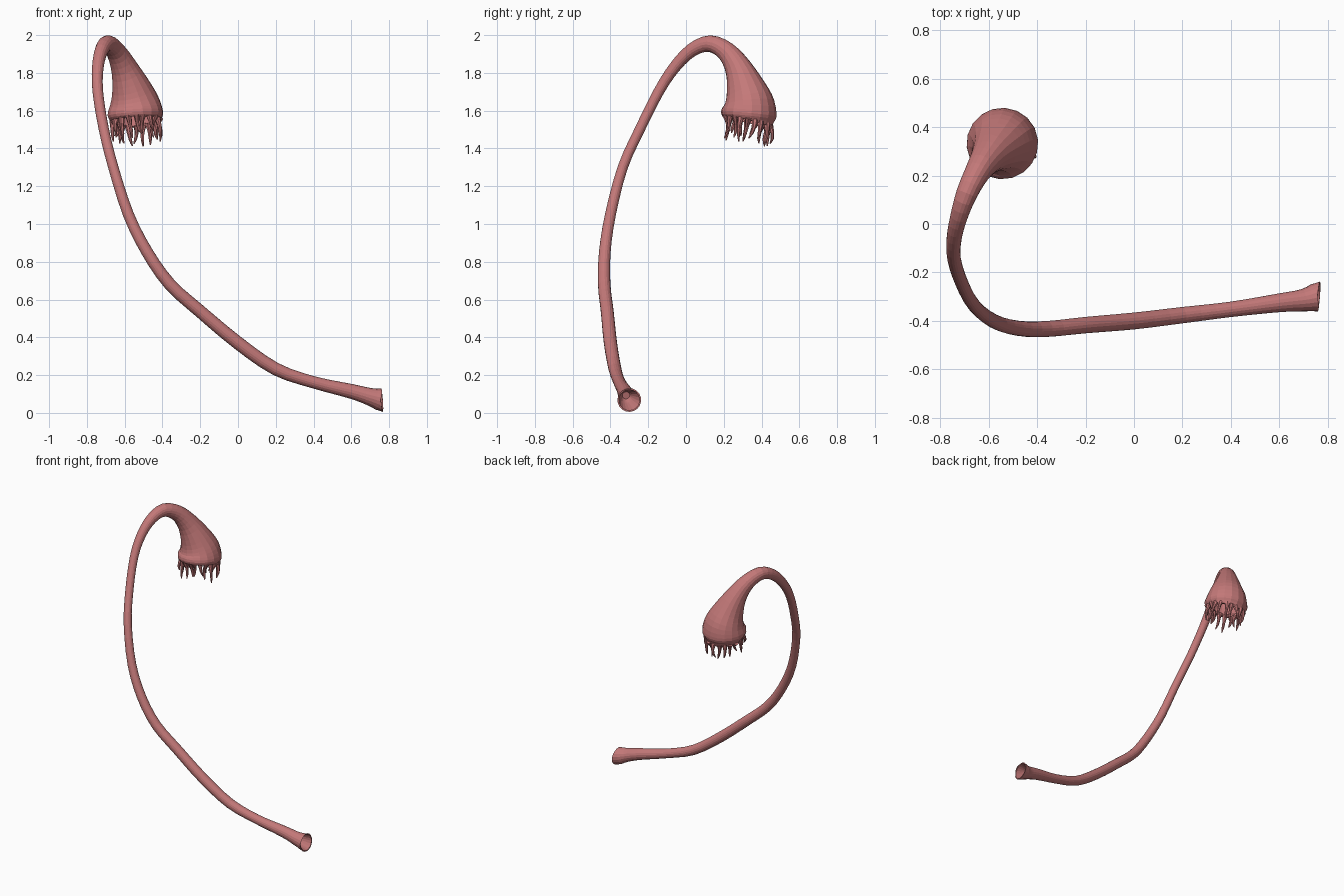
import bpy, bmesh, math, random
from mathutils import Vector

if "Cube" in bpy.data.objects:
    bpy.data.objects.remove(bpy.data.objects["Cube"])

random.seed(7)
mat = bpy.data.materials.new("flesh_pink")
mat.diffuse_color = (0.55, 0.19, 0.19, 1)
mat.use_nodes = True
mat.node_tree.nodes["Principled BSDF"].inputs["Base Color"].default_value = mat.diffuse_color
SIDES = 18

# centre line of the whole body: x, y, z, radius
PATH = [(.762, -.30, .068, .063), (.70, -.314, .085, .047), (.60, -.325, .114, .039),
        (.40, -.352, .162, .032), (.20, -.376, .232, .034), (0, -.40, .37, .035),
        (-.20, -.417, .537, .034), (-.36, -.433, .68, .033), (-.48, -.43, .85, .031),
        (-.58, -.40, 1.05, .029), (-.66, -.335, 1.30, .027), (-.71, -.245, 1.50, .027),
        (-.742, -.145, 1.70, .028), (-.742, -.06, 1.83, .031), (-.722, .03, 1.92, .036),
        (-.69, .125, 1.955, .044), (-.645, .215, 1.912, .053), (-.602, .277, 1.825, .072),
        (-.566, .316, 1.72, .105), (-.548, .334, 1.64, .134), (-.543, .332, 1.58, .148),
        (-.541, .328, 1.543, .130)]


def catmull(pts, n):
    """Smooth samples through the points, radius carried as fourth value."""
    p = [Vector(q) for q in pts]
    p = [2 * p[0] - p[1]] + p + [2 * p[-1] - p[-2]]
    out = []
    for i in range(1, len(p) - 2):
        a, b, c, d = p[i - 1:i + 3]
        for k in range(n):
            t = k / n
            out.append(0.5 * (2 * b + (c - a) * t + (2 * a - 5 * b + 4 * c - d) * t * t
                              + (3 * b - a - 3 * c + d) * t ** 3))
    return out + [p[-2]]


def frames(samples, start=None, end=None):
    """Centre, two side directions and radius for each sample, without twist."""
    res, side = [], Vector((0.1, 0.3, 1))
    last = len(samples) - 1
    for i, s in enumerate(samples):
        t = (samples[min(i + 1, last)] - samples[max(i - 1, 0)]).to_3d().normalized()
        if i == 0 and start:
            t = start.normalized()
        if i == last and end:
            t = end.normalized()
        side = (side - t * side.dot(t)).normalized()
        res.append((s.to_3d(), side.copy(), t.cross(side), s[3]))
    return res


def add_tube(bm, fr, sides, cap=True):
    rings = []
    for c, u, v, r in fr:
        rings.append([bm.verts.new(c + r * (u * math.cos(2 * math.pi * k / sides)
                                            + v * math.sin(2 * math.pi * k / sides)))
                      for k in range(sides)])
    for a, b in zip(rings, rings[1:]):
        for k in range(sides):
            j = (k + 1) % sides
            bm.faces.new((a[k], a[j], b[j], b[k]))
    if cap:
        bm.faces.new(rings[0][::-1])
        bm.faces.new(rings[-1])


def finish(bm, name):
    bmesh.ops.recalc_face_normals(bm, faces=bm.faces)
    mesh = bpy.data.meshes.new(name)
    bm.to_mesh(mesh)
    bm.free()
    mesh.materials.append(mat)
    obj = bpy.data.objects.new(name, mesh)
    bpy.context.collection.objects.link(obj)


def resize(f, r):
    return (f[0], f[1], f[2], r)


# stalk and bell as one skin, with hollow ends
AXIS = Vector((.07, -.25, -1)).normalized()
body = frames(catmull(PATH, 3), Vector((-1, .08, -.08)), AXIS)
n = len(body)
base_hollow = [resize(body[4], .020), resize(body[3], .032), resize(body[0], .056)]
bell_hollow = [resize(body[n - 1], .112), resize(body[n - 4], .125),
               resize(body[n - 7], .110), resize(body[n - 10], .075), resize(body[n - 13], .04)]
bm = bmesh.new()
add_tube(bm, base_hollow + body + bell_hollow, SIDES)
finish(bm, "stalk_and_bell")

# tapered fringe tendrils hanging from the bell rim
centre, u, v, rim = body[-1]
bm = bmesh.new()
COUNT = 20
for k in range(COUNT):
    a = 2 * math.pi * (k + random.uniform(-.2, .2)) / COUNT
    out = u * math.cos(a) + v * math.sin(a)
    tang = v * math.cos(a) - u * math.sin(a)
    length = random.uniform(.07, .125)
    bend, sway = random.uniform(-.025, .02), random.uniform(-.025, .025)
    pts = []
    for t, r in ((-.12, .019), (.1, .015), (.35, .0105), (.7, .0085), (1, .003)):
        p = (centre + out * (rim * .94 + bend * math.sin(t * 2.6)) + tang * sway * t * t
             + (AXIS * .6 + Vector((0, 0, -.4))) * length * t)
        pts.append((*p, r))
    add_tube(bm, frames(catmull(pts, 2)), 7)
finish(bm, "fringe_tendrils")
